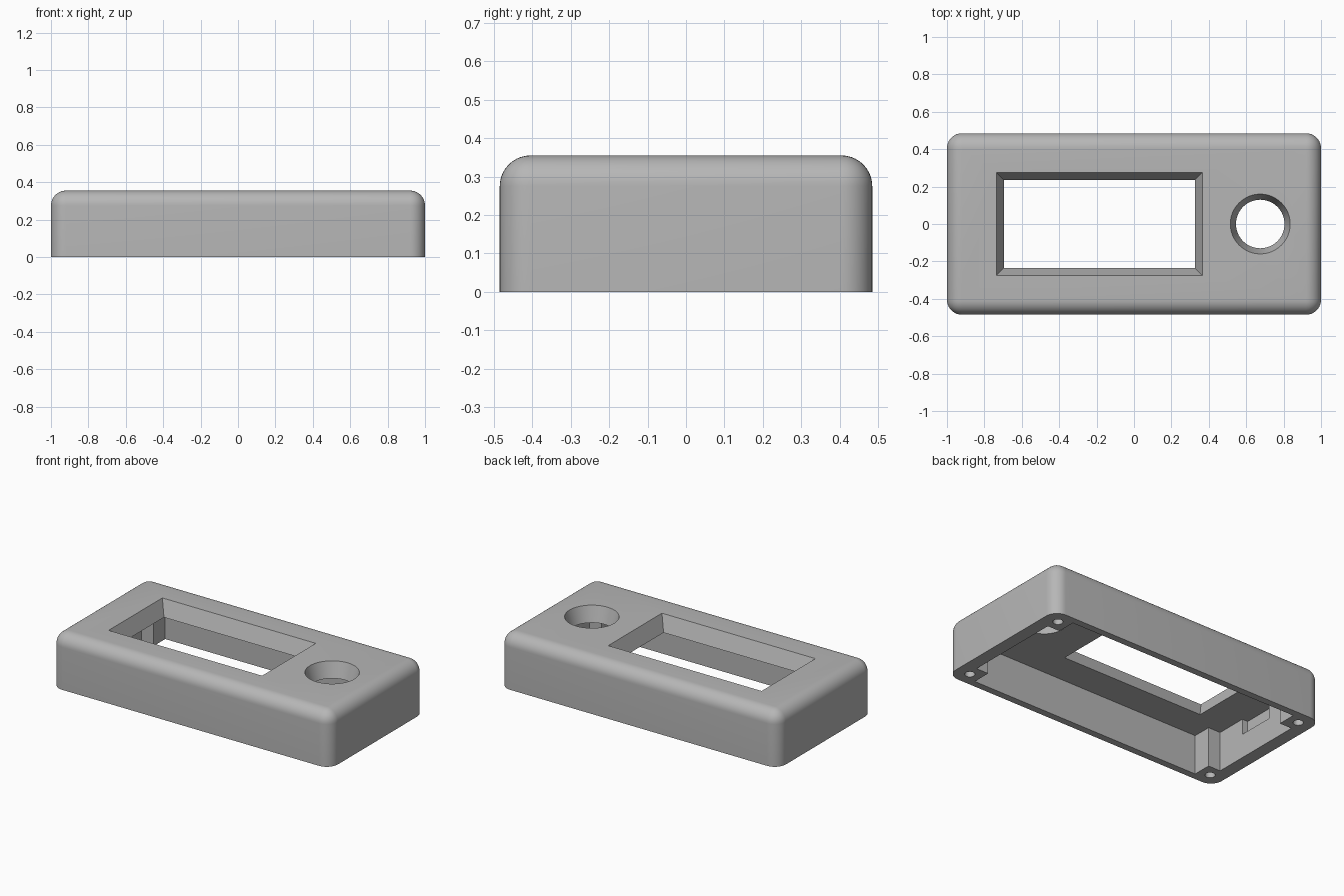
import bpy, bmesh, math
from mathutils import Matrix

if "Cube" in bpy.data.objects:
    bpy.data.objects.remove(bpy.data.objects["Cube"])

HX, HY, H = 1.0, 0.485, 0.355   # outer half sizes and height
CEIL = 0.255                    # underside of the top plate
R = 0.08                        # outer fillet radius
BX, BY = 0.83, 0.32             # inner corners of the screw bosses
WX, WY = 0.917, 0.44            # inner faces of the walls

grey = bpy.data.materials.new("plain_grey")
grey.diffuse_color = (0.47, 0.47, 0.47, 1)
grey.use_nodes = True
grey.node_tree.nodes["Principled BSDF"].inputs["Base Color"].default_value = grey.diffuse_color


def make_object(name, bm):
    bmesh.ops.recalc_face_normals(bm, faces=bm.faces)
    me = bpy.data.meshes.new(name)
    bm.to_mesh(me)
    bm.free()
    me.materials.append(grey)
    ob = bpy.data.objects.new(name, me)
    bpy.context.collection.objects.link(ob)
    return ob


def loft(name, bottom, top, z0, z1):
    """Closed solid between two outlines with the same number of points."""
    bm = bmesh.new()
    a = [bm.verts.new((x, y, z0)) for x, y in bottom]
    b = [bm.verts.new((x, y, z1)) for x, y in top]
    n = len(a)
    bm.faces.new(a[::-1])
    bm.faces.new(b)
    for i in range(n):
        j = (i + 1) % n
        bm.faces.new((a[i], a[j], b[j], b[i]))
    return make_object(name, bm)


def rect(x0, x1, y0, y1):
    return [(x0, y0), (x1, y0), (x1, y1), (x0, y1)]


def circle(cx, cy, r, n):
    return [(cx + r * math.cos(2 * math.pi * i / n),
             cy + r * math.sin(2 * math.pi * i / n)) for i in range(n)]


def cut(target, cutter):
    mod = target.modifiers.new("cut", 'BOOLEAN')
    mod.operation = 'DIFFERENCE'
    mod.solver = 'EXACT'
    mod.object = cutter
    bpy.context.view_layer.objects.active = target
    bpy.ops.object.modifier_apply(modifier=mod.name)
    bpy.data.objects.remove(cutter)


# Outer shell: box with every edge rounded except around the open bottom
bm = bmesh.new()
bmesh.ops.create_cube(bm, size=1, matrix=Matrix.Translation((0, 0, H / 2))
                      @ Matrix.Diagonal((2 * HX, 2 * HY, H, 1)))
edges = [e for e in bm.edges if max(v.co.z for v in e.verts) > 0.01]
bmesh.ops.bevel(bm, geom=edges, offset=R, segments=10, profile=0.5,
                affect='EDGES', clamp_overlap=True)
case = make_object("case_cover", bm)

# Inner pocket: cross-shaped outline that leaves a boss in each corner
pocket = [(BX, -WY), (BX, -BY), (WX, -BY), (WX, BY), (BX, BY), (BX, WY)]
pocket += [(-x, -y) for x, y in pocket]
cut(case, loft("pocket_cutter", pocket, pocket, -0.1, CEIL))

# Shallow recess in the left end wall
slot = rect(-0.957, -0.90, -0.12, 0.12)
cut(case, loft("recess_cutter", slot, slot, 0.155, CEIL))

# Display window with sloping sides, continued past both faces of the plate
D = H - CEIL


def sloped(k):
    """Window outline at fraction k from the underside to the top."""
    g = 0.04 * k
    return rect(-0.695 - g, 0.325 + g, -0.235 - g, 0.235 + g)


cut(case, loft("window_cutter", sloped(-0.2), sloped(1.2),
               CEIL - 0.2 * D, H + 0.2 * D))

# Conical knob hole
cut(case, loft("knob_hole_cutter", circle(0.675, 0, 0.124, 48),
               circle(0.675, 0, 0.166, 48), CEIL - 0.2 * D, H + 0.2 * D))

# Screw holes in the corner bosses
for sx in (-1, 1):
    for sy in (-1, 1):
        ring = circle(sx * 0.905, sy * 0.395, 0.03, 20)
        cut(case, loft("screw_hole_cutter", ring, ring, -0.1, 0.2))

# Smooth fillets, crisp edges
bpy.ops.object.select_all(action='DESELECT')
case.select_set(True)
bpy.context.view_layer.objects.active = case
bpy.ops.object.shade_smooth_by_angle(angle=math.radians(30))
